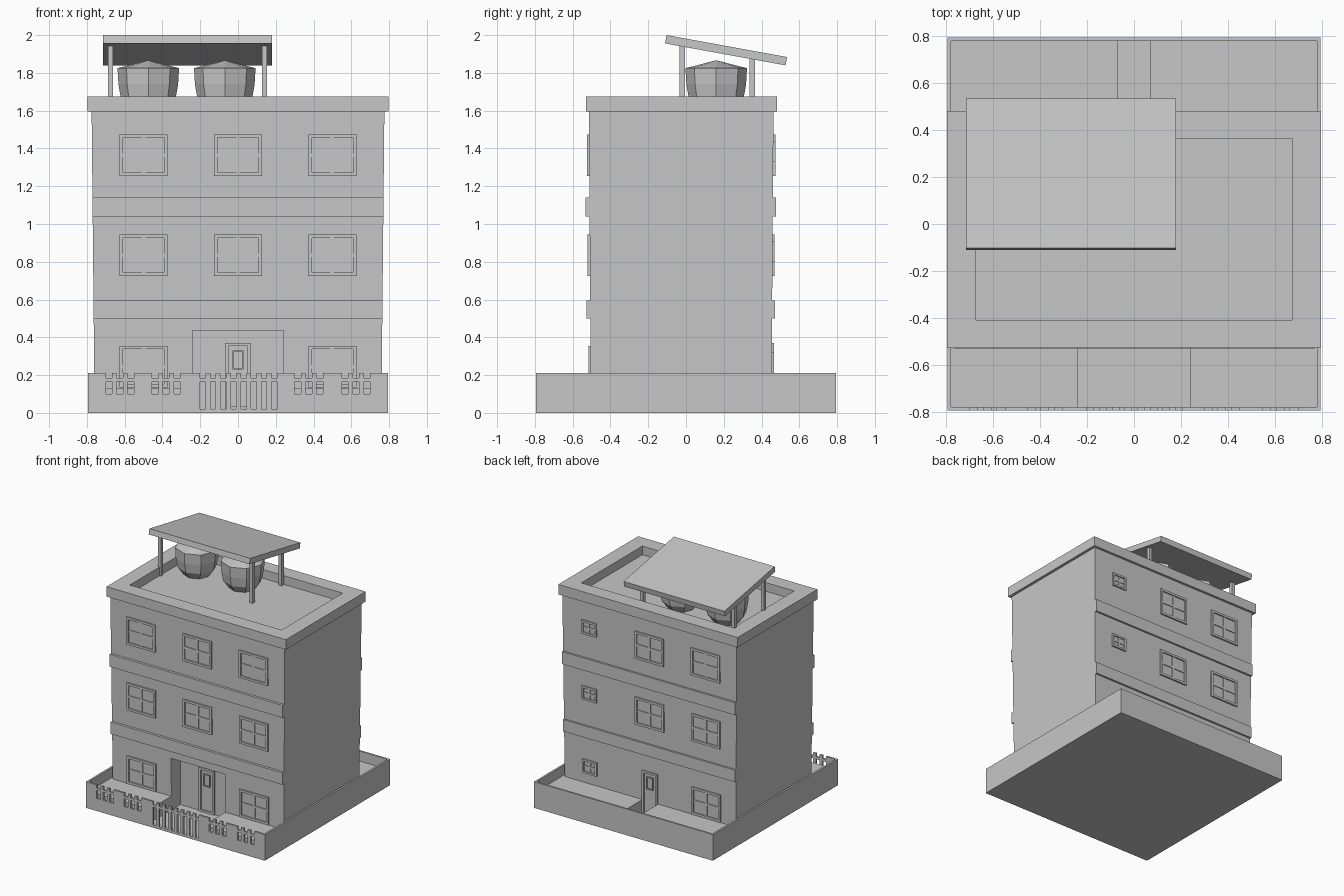
import bpy, bmesh
from math import cos, sin, pi

if "Cube" in bpy.data.objects:
    bpy.data.objects.remove(bpy.data.objects["Cube"], do_unlink=True)

grey = bpy.data.materials.new("plain_grey")
grey.use_nodes = True
GREY = (0.57, 0.57, 0.57, 1)
grey.diffuse_color = GREY
grey.node_tree.nodes["Principled BSDF"].inputs["Base Color"].default_value = GREY


def finish(name, bm):
    bmesh.ops.recalc_face_normals(bm, faces=bm.faces)
    mesh = bpy.data.meshes.new(name)
    bm.to_mesh(mesh)
    bm.free()
    mesh.materials.append(grey)
    obj = bpy.data.objects.new(name, mesh)
    bpy.context.collection.objects.link(obj)
    return obj


def loft(bm, rings):
    """Skin a stack of point rings and cap both ends."""
    rings = [[bm.verts.new(p) for p in ring] for ring in rings]
    n = len(rings[0])
    for a, b in zip(rings, rings[1:]):
        for i in range(n):
            j = (i + 1) % n
            bm.faces.new((a[i], a[j], b[j], b[i]))
    bm.faces.new(rings[0])
    bm.faces.new(rings[-1])


def rect(x0, x1, y0, y1, z):
    return [(x0, y0, z), (x1, y0, z), (x1, y1, z), (x0, y1, z)]


def boxes(name, *spans):
    """One object from boxes given as x0, x1, y0, y1, z0, z1."""
    bm = bmesh.new()
    for x0, x1, y0, y1, z0, z1 in spans:
        loft(bm, [rect(x0, x1, y0, y1, z0), rect(x0, x1, y0, y1, z1)])
    return finish(name, bm)


# Walls lean outward slightly towards the top
def half_width(z):
    return 0.759 + 0.010 * z


def front_y(z):
    return -0.503 - 0.007 * z


def back_y(z):
    return 0.452 + 0.007 * z


# Plot: floor, boundary walls and raised ground either side of the paths
E, I, TOP, GROUND, FLOOR = 0.795, 0.78, 0.21, 0.13, 0.02
boxes("plot_floor", (-E, E, -E, E, 0, FLOOR))
boxes("boundary_walls", (-E, -I, -E, E, FLOOR, TOP), (I, E, -E, E, FLOOR, TOP),
      (-I, I, I, E, FLOOR, TOP))
for side, s in (("left", 1), ("right", -1)):
    def span(a, b):
        return (min(a * s, b * s), max(a * s, b * s))
    boxes(side + "_front_ground", (*span(0.24, I), -I, -0.45, FLOOR, GROUND))
    boxes(side + "_side_ground", (*span(0.7, I), -0.45, 0.4, FLOOR, GROUND))
    boxes(side + "_back_ground", (*span(0.07, I), 0.4, I, FLOOR, GROUND))

# Front wall with picket openings and a slatted gate
slots = []
for start in (-0.70, -0.455, 0.30, 0.55):
    slots += [(start + 0.058 * i, start + 0.058 * i + 0.033, 0.10) for i in range(3)]
slots += [(-0.2 + 0.054 * i, -0.172 + 0.054 * i, FLOOR) for i in range(8)]
fence, x = [], -I
for x0, x1, sill in sorted(slots):
    fence.append((x, x0, -E, -I, FLOOR, TOP))
    if sill > FLOOR:
        fence.append((x0, x1, -E, -I, FLOOR, sill))
    fence.append((x0, x1, -E, -I, 0.165, 0.185))
    x = x1
fence.append((x, I, -E, -I, FLOOR, TOP))
boxes("front_fence", *fence)

# Main block with the entrance recess cut out
bm = bmesh.new()
loft(bm, [rect(-half_width(z), half_width(z), front_y(z), back_y(z), z)
          for z in (0.01, 1.60)])
building = finish("building_walls", bm)
cutter = boxes("recess_cutter", (-0.24, 0.24, -0.7, -0.39, -0.1, 0.435))
cutter.hide_render = True
cut = building.modifiers.new("recess", "BOOLEAN")
cut.operation, cut.object, cut.solver = "DIFFERENCE", cutter, "EXACT"
bpy.context.view_layer.objects.active = building
bpy.ops.object.modifier_apply(modifier=cut.name)
bpy.data.objects.remove(cutter, do_unlink=True)

# Floor bands across front and back
for name, z0, z1 in (("lower", 0.50, 0.595), ("upper", 1.04, 1.14)):
    w, f, b = half_width(z0), front_y(z0), back_y(z0)
    boxes(name + "_front_band", (-w, w, f - 0.021, f + 0.02, z0, z1))
    boxes(name + "_back_band", (-w, w, b - 0.02, b + 0.016, z0, z1))

# Parapet ring around the sunken terrace
P, PF, PB, PZ, PT = 0.797, -0.53, 0.483, 1.595, 1.675
TX, TF, TB = 0.675, -0.41, 0.365
boxes("terrace_floor", (-TX, TX, TF, TB, PZ, 1.605))
boxes("parapet", (-P, -TX, PF, PB, PZ, PT), (TX, P, PF, PB, PZ, PT),
      (-TX, TX, PF, TF, PZ, PT), (-TX, TX, TB, PB, PZ, PT))


def framed(name, x, z, w, h, wall, out, bars=True):
    """Frame, cross bars and pane on a wall; out is -1 front, +1 back."""
    t = min(0.018, w * 0.12)
    x0, x1, z0, z1 = x - w / 2, x + w / 2, z - h / 2, z + h / 2

    def layer(depth):
        return tuple(sorted((wall - out * 0.008, wall + out * depth)))
    rim, mid = layer(0.012), layer(0.008)
    parts = [(x0, x0 + t, *rim, z0, z1), (x1 - t, x1, *rim, z0, z1),
             (x0 + t, x1 - t, *rim, z0, z0 + t), (x0 + t, x1 - t, *rim, z1 - t, z1)]
    if bars:
        parts += [(x - t / 2, x + t / 2, *mid, z0 + t, z1 - t),
                  (x0 + t, x1 - t, *mid, z - t / 2, z + t / 2)]
    boxes(name + "_frame", *parts)
    boxes(name + "_pane", (x0 + t, x1 - t, *layer(0.002), z0 + t, z1 - t))


# Windows on three floors
W, H = 0.255, 0.22
for floor, z in (("ground", 0.245), ("middle", 0.835), ("upper", 1.365)):
    for place, x in (("right", -0.5), ("centre", 0), ("left", 0.5)):
        if floor != "ground" or x:
            framed(f"{floor}_front_{place}_window", x, z, W, H, front_y(z), -1)
            if x < 0.5:
                framed(f"{floor}_back_{place}_window", x, z, W, H, back_y(z), 1)
    framed(floor + "_back_small_window", 0.535, z + 0.02, 0.13, 0.11, back_y(z), 1)

# Doors
for name, wall, out in (("front_door", -0.39, -1), ("back_door", back_y(0.2), 1)):
    framed(name, 0, 0.195, 0.135, 0.35, wall, out, bars=False)
    framed(name + "_light", 0, 0.28, 0.06, 0.1, wall, out, bars=False)

# Eight-sided water tanks
profile = [(0.10, 1.605), (0.145, 1.665), (0.158, 1.74), (0.163, 1.825), (0.002, 1.866)]
for name, cx in (("right_tank", -0.475), ("left_tank", -0.07)):
    bm = bmesh.new()
    loft(bm, [[(cx + r * cos(i * pi / 4), 0.16 + r * sin(i * pi / 4), z)
               for i in range(8)] for r, z in profile])
    finish(name, bm)

# Sloping canopy on four posts
section = [(-0.103, 2.0), (0.535, 1.884), (0.527, 1.84), (-0.111, 1.956)]
bm = bmesh.new()
loft(bm, [[(x, y, z) for y, z in section] for x in (-0.716, 0.18)])
finish("canopy", bm)
for side, x in (("right", -0.675), ("left", 0.14)):
    for end, y, top in (("front", -0.02, 1.945), ("back", 0.35, 1.877)):
        boxes(f"{side}_{end}_post", (x - 0.013, x + 0.013, y - 0.015, y + 0.015, 1.60, top))
